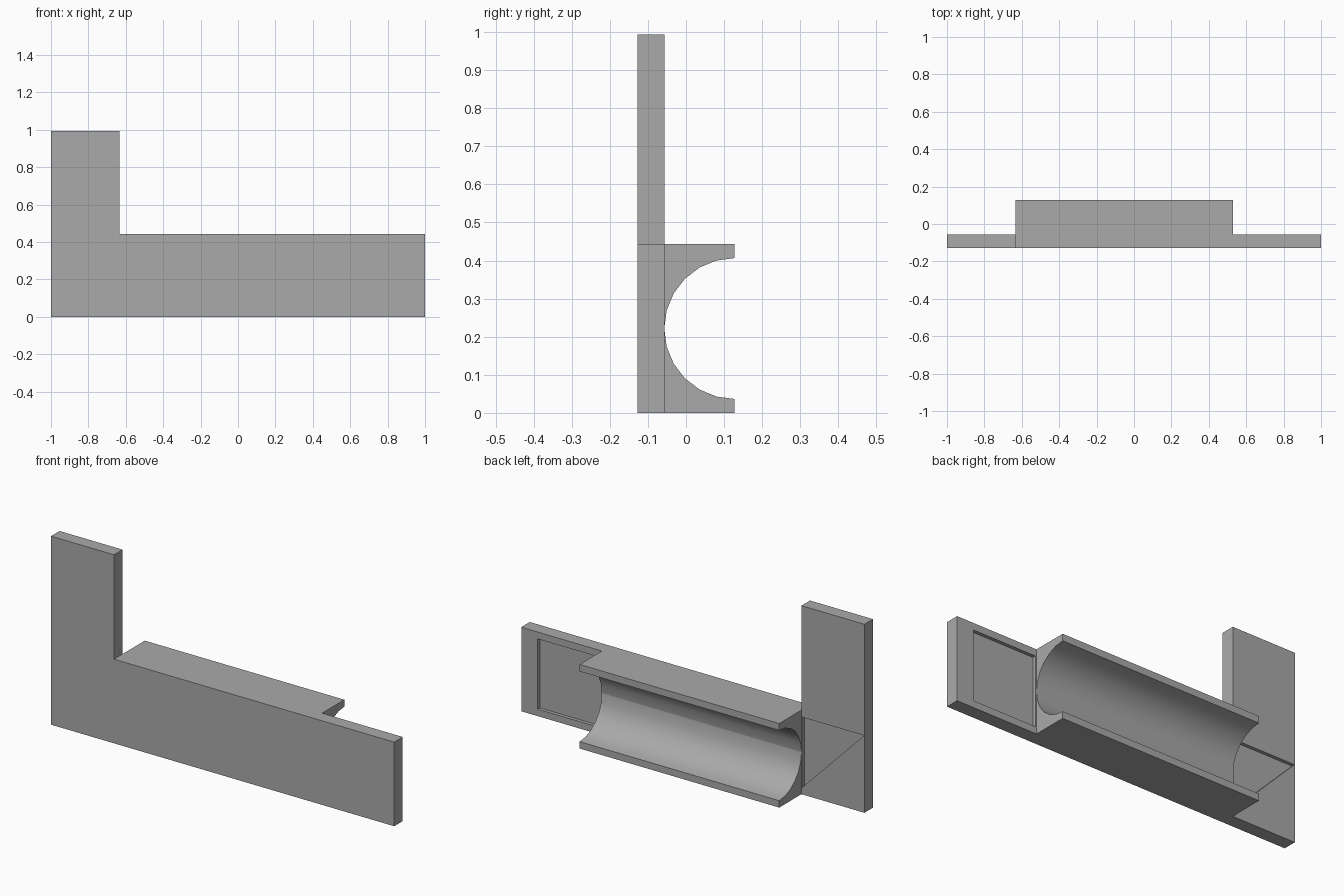
import bpy
import bmesh
from math import cos, sin, radians
from mathutils import Vector

cube = bpy.data.objects.get("Cube")
if cube:
    bpy.data.objects.remove(cube, do_unlink=True)

# Main dimensions
FRONT, PLATE_BACK, BACK = -0.128, -0.057, 0.128
POST_X, BLOCK_END = -0.633, 0.53
HEIGHT, RAIL_TOP = 0.993, 0.443
MID_Z, RADIUS = RAIL_TOP / 2, 0.185
LOW, HIGH = MID_Z - RADIUS, MID_Z + RADIUS
POCKET_DEPTH = 0.018

grey = bpy.data.materials.new("plain_grey")
grey.use_nodes = True
colour = (0.4, 0.4, 0.4, 1)
grey.diffuse_color = colour
grey.node_tree.nodes["Principled BSDF"].inputs["Base Color"].default_value = colour


def prism(name, points, offset):
    """Extrude a closed outline of 3D points along an offset."""
    bm = bmesh.new()
    face = bm.faces.new([bm.verts.new(p) for p in points])
    result = bmesh.ops.extrude_face_region(bm, geom=[face])
    moved = [v for v in result["geom"] if isinstance(v, bmesh.types.BMVert)]
    bmesh.ops.translate(bm, verts=moved, vec=Vector(offset))
    bmesh.ops.recalc_face_normals(bm, faces=bm.faces)
    mesh = bpy.data.meshes.new(name)
    bm.to_mesh(mesh)
    bm.free()
    mesh.materials.append(grey)
    obj = bpy.data.objects.new(name, mesh)
    bpy.context.collection.objects.link(obj)
    return obj


def activate(obj):
    bpy.ops.object.select_all(action="DESELECT")
    obj.select_set(True)
    bpy.context.view_layer.objects.active = obj


def cut_pocket(target, name, outline):
    """Sink a shallow pocket into the back of the plate."""
    floor = PLATE_BACK - POCKET_DEPTH
    cutter = prism(name, [(x, floor, z) for x, z in outline], (0, 0.1, 0))
    cutter.hide_render = True
    mod = target.modifiers.new(name, "BOOLEAN")
    mod.operation = "DIFFERENCE"
    mod.solver = "EXACT"
    mod.object = cutter
    activate(target)
    bpy.ops.object.modifier_apply(modifier=name)
    bpy.data.objects.remove(cutter, do_unlink=True)


# L-shaped front plate
outline = [(-1, 0), (1, 0), (1, RAIL_TOP), (POST_X, RAIL_TOP),
           (POST_X, HEIGHT), (-1, HEIGHT)]
plate = prism("front_plate", [(x, FRONT, z) for x, z in outline],
              (0, PLATE_BACK - FRONT, 0))

# Square pocket at one end, triangular pocket at the other
left, right = BLOCK_END + 0.006, 0.904
cut_pocket(plate, "square_pocket",
           [(left, LOW), (right, LOW), (right, HIGH), (left, HIGH)])
cut_pocket(plate, "triangle_pocket",
           [(-0.998, HIGH), (POST_X - 0.004, LOW), (POST_X - 0.004, HIGH)])

# Curved cradle: upper and lower halves around a half-round channel
for name, side in (("upper_cradle", 1), ("lower_cradle", -1)):
    profile = [(BACK - RADIUS * cos(radians(a)), MID_Z + side * RADIUS * sin(radians(a)))
               for a in range(0, 91, 15)]
    edge = MID_Z + side * MID_Z
    profile += [(BACK, edge), (PLATE_BACK, edge)]
    cradle = prism(name, [(POST_X, y, z) for y, z in profile],
                   (BLOCK_END - POST_X, 0, 0))
    activate(cradle)
    bpy.ops.object.shade_smooth_by_angle(angle=radians(30))
